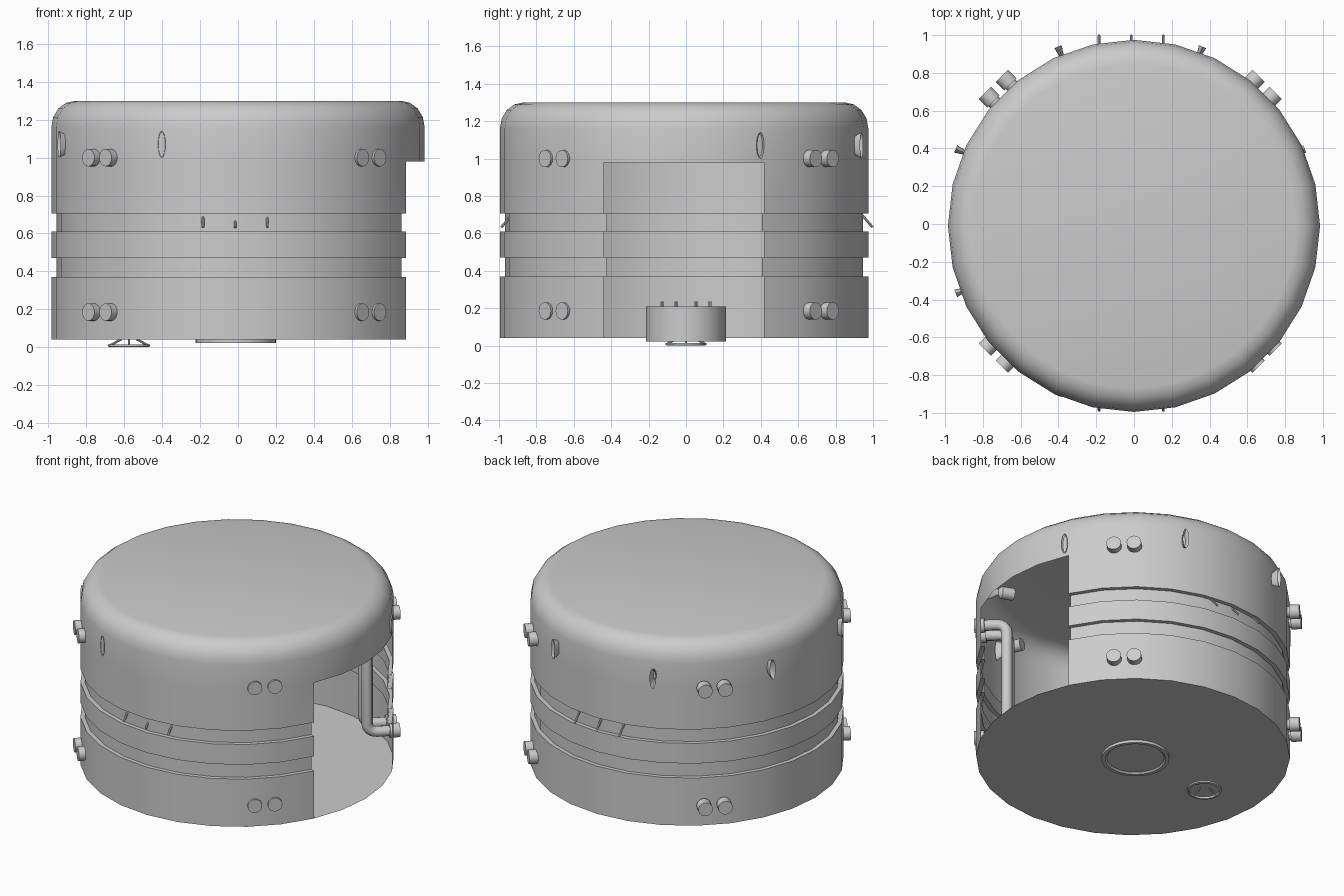
import bpy, bmesh, math
from mathutils import Vector, Matrix

if "Cube" in bpy.data.objects:
    bpy.data.objects.remove(bpy.data.objects["Cube"])

CX, CY = -0.02, 0.015      # centre of the fittings ring
SEG = 28


def finish(bm, name, smooth=True):
    me = bpy.data.meshes.new(name)
    bm.to_mesh(me)
    bm.free()
    ob = bpy.data.objects.new(name, me)
    bpy.context.collection.objects.link(ob)
    if smooth:
        bpy.ops.object.select_all(action='DESELECT')
        ob.select_set(True)
        bpy.context.view_layer.objects.active = ob
        bpy.ops.object.shade_smooth_by_angle(angle=math.radians(35))
    return ob


def lathe(bm, profile, n, skip=lambda i, j: False, cap=(True, True), mat=Matrix()):
    """Revolve (rx, ry, z) rings; skip(i, j) leaves a face open."""
    rings = [[bm.verts.new(mat @ Vector((rx * math.cos(2 * math.pi * j / n),
                                         ry * math.sin(2 * math.pi * j / n), z)))
              for j in range(n)] for rx, ry, z in profile]
    for i in range(len(rings) - 1):
        for j in range(n):
            k = (j + 1) % n
            if not skip(i, j):
                bm.faces.new((rings[i][j], rings[i][k], rings[i + 1][k], rings[i + 1][j]))
    if cap[0]:
        bm.faces.new(rings[0][::-1])
    if cap[1]:
        bm.faces.new(rings[-1])


def rod(bm, a, b, r, n=8):
    a, b = Vector(a), Vector(b)
    d = b - a
    m = Matrix.Translation(a) @ d.to_track_quat('Z', 'Y').to_matrix().to_4x4()
    lathe(bm, [(r, r, 0), (r, r, d.length)], n, mat=m)


def radial(az, z):
    """Frame with local z pointing outward at azimuth az, local y pointing up."""
    c, s = math.cos(az), math.sin(az)
    return Matrix(((-s, 0, c, CX), (c, 0, s, CY), (0, 1, 0, z), (0, 0, 0, 1)))


# Hollow drum wall with two grooves, rounded top edge and a side opening
R, G = 0.985, 0.957
prof = [(R, .04), (R, .37), (G, .37), (G, .47), (R, .47), (R, .61),
        (G, .61), (G, .705), (R, .705), (R, .98)]
prof += [(.86 + .125 * math.cos(t), 1.16 + .14 * math.sin(t))
         for t in [math.radians(a) for a in (0, 22.5, 45, 67.5, 90)]]
bm = bmesh.new()
lathe(bm, [(r, r, z) for r, z in prof], SEG,
      skip=lambda i, j: i < 9 and j in (0, 1, SEG - 2, SEG - 1),
      mat=Matrix.Translation((0, -.01, 0)))
finish(bm, "drum_shell")

# Paired U-shaped pipes at the four corners, with end collars
bm = bmesh.new()
curve = bpy.data.curves.new("coolant_pipes", 'CURVE')
curve.dimensions = '3D'
curve.bevel_depth = .036
curve.bevel_resolution = 2
zt, zb, ri, b = 1.0, .185, .82, .06
path = [(.98, zb)]
path += [(ri + b - b * math.sin(t), zb + b - b * math.cos(t))
         for t in [math.pi / 8 * k for k in range(5)]]
path += [(r, zt + zb - z) for r, z in reversed(path)]
for q in range(4):
    az = math.radians(45 + 90 * q)
    for off in (-.064, .064):
        m = radial(az, 0)
        sp = curve.splines.new('POLY')
        sp.points.add(len(path) - 1)
        for p, (r, z) in zip(sp.points, path):
            p.co = (*(m @ Vector((off, z, r))), 1)
        for z in (zt, zb):
            rod(bm, m @ Vector((off, z, .96)), m @ Vector((off, z, 1.025)), .046, 20)
finish(bm, "pipe_collars")
pipes = bpy.data.objects.new("coolant_pipes", curve)
bpy.context.collection.objects.link(pipes)

# Flattened thruster bells around the upper wall, with inner bodies
bm = bmesh.new()
for k in range(8):
    m = radial(math.radians(22.5 + 45 * k), 1.07)
    lathe(bm, [(.04, .04, .82), (.04, .04, .90), (.008, .02, .92), (.014, .05, .96),
               (.021, .07, 1.0), (.017, .062, .995), (.006, .03, .95)], 16, mat=m)
finish(bm, "thruster_bells")

# Slanted pins in the upper groove, front and back
bm = bmesh.new()
for s, y0 in ((1, .94), (-1, -.93)):
    for x in (-.185, -.015, .155):
        rod(bm, (x, y0, .70), (x, y0 + s * .058, .632), .007)
finish(bm, "groove_pins")

# Round hub through the floor with pins on top
bm = bmesh.new()
lathe(bm, [(.18, .18, .032), (.19, .19, .022), (.213, .213, .022), (.213, .213, .21)], 32,
      mat=Matrix.Translation((-.012, 0, 0)))
for k in range(8):
    t = math.radians(22.5 + 45 * k)
    x, y = -.012 + .14 * math.cos(t), .14 * math.sin(t)
    rod(bm, (x, y, .2), (x, y, .235), .008)
finish(bm, "floor_hub")

# Small ring on struts below the floor
bm = bmesh.new()
lathe(bm, [(.095, .095, .014), (.095, .095, 0), (.11, .11, .003), (.11, .11, .014),
           (.095, .095, .014)], 28, cap=(False, False), mat=Matrix.Translation((-.575, 0, 0)))
for k in range(4):
    c, s = math.cos(math.pi / 2 * k), math.sin(math.pi / 2 * k)
    rod(bm, (-.575 + .1 * c, .1 * s, .01), (-.575 + .04 * c, .04 * s, .042), .006)
finish(bm, "underside_ring")
